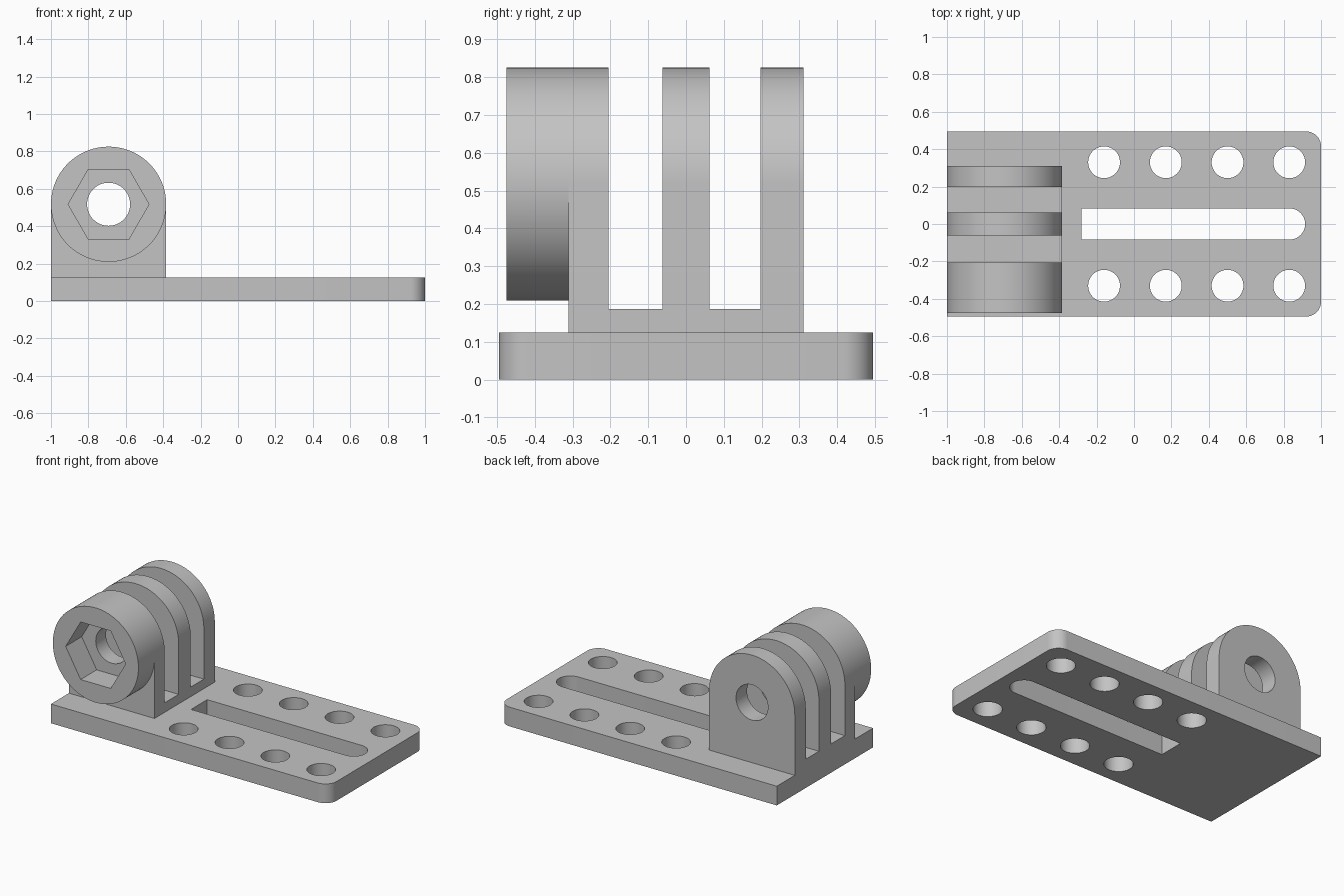
import bpy, bmesh
from math import cos, sin, pi, radians

if "Cube" in bpy.data.objects:
    bpy.data.objects.remove(bpy.data.objects["Cube"], do_unlink=True)

grey = bpy.data.materials.new("light grey plastic")
grey.use_nodes = True
colour = (0.55, 0.55, 0.55, 1)
grey.diffuse_color = colour
grey.node_tree.nodes["Principled BSDF"].inputs["Base Color"].default_value = colour


def arc(cx, cy, r, start, end, steps):
    angles = [radians(start + (end - start) * i / steps) for i in range(steps + 1)]
    return [(cx + r * cos(a), cy + r * sin(a)) for a in angles]


def circle(cx, cy, r, sides=64):
    return arc(cx, cy, r, 0, 360, sides)[:-1]


def solid(name, loops, low, high, upright=False):
    """Fill an outline with holes and extrude it along z, or along y if upright."""
    bm = bmesh.new()
    edges = []
    for loop in loops:
        vs = [bm.verts.new((u, v, low)) for u, v in loop]
        edges += [bm.edges.new((a, b)) for a, b in zip(vs, vs[1:] + vs[:1])]
    bmesh.ops.triangle_fill(bm, edges=edges, use_beauty=True, normal=(0, 0, 1))
    result = bmesh.ops.extrude_face_region(bm, geom=bm.faces[:], use_keep_orig=True)
    top = [g for g in result["geom"] if isinstance(g, bmesh.types.BMVert)]
    bmesh.ops.translate(bm, verts=top, vec=(0, 0, high - low))
    if upright:
        for v in bm.verts:
            v.co = (v.co.x, v.co.z, v.co.y)
    bmesh.ops.recalc_face_normals(bm, faces=bm.faces[:])
    mesh = bpy.data.meshes.new(name)
    bm.to_mesh(mesh)
    bm.free()
    mesh.materials.append(grey)
    obj = bpy.data.objects.new(name, mesh)
    bpy.context.collection.objects.link(obj)
    bpy.ops.object.select_all(action="DESELECT")
    obj.select_set(True)
    bpy.context.view_layer.objects.active = obj
    bpy.ops.object.shade_smooth_by_angle(angle=radians(30))
    return obj


# Base plate with rounded right corners, a slot and two rows of holes
W, T, C = 0.495, 0.125, 0.08
outline = [(-1, W), (-1, -W)]
outline += arc(1 - C, -W + C, C, -90, 0, 12) + arc(1 - C, W - C, C, 0, 90, 12)
slot = [(-0.28, 0.083), (-0.28, -0.083)] + arc(0.832, 0, 0.083, -90, 90, 32)
holes = [circle(-0.16 + 0.33 * i, y, 0.085, 48) for i in range(4) for y in (-0.33, 0.33)]
solid("base_plate", [outline, slot] + holes, 0, T)

# Three upright lugs with a shared bolt hole
X, Z, R = -0.692, 0.517, 0.308
bolt = circle(X, Z, 0.115)
lug = [(X - R, T), (X + R, T)] + arc(X, Z, R, 0, 180, 48)
for name, y0, y1 in (("front_lug", -0.31, -0.205),
                     ("middle_lug", -0.062, 0.062),
                     ("back_lug", 0.197, 0.31)):
    solid(name, [lug, bolt], y0, y1, True)

# Raised floors between the lugs
strip = [(X - R, T), (X + R, T), (X + R, 0.187), (X - R, 0.187)]
solid("front_gap_floor", [strip], -0.205, -0.062, True)
solid("back_gap_floor", [strip], 0.062, 0.197, True)

# Round boss with a hexagonal nut pocket
solid("nut_boss", [circle(X, Z, R, 96), circle(X, Z, 0.216, 6)], -0.475, -0.31, True)
